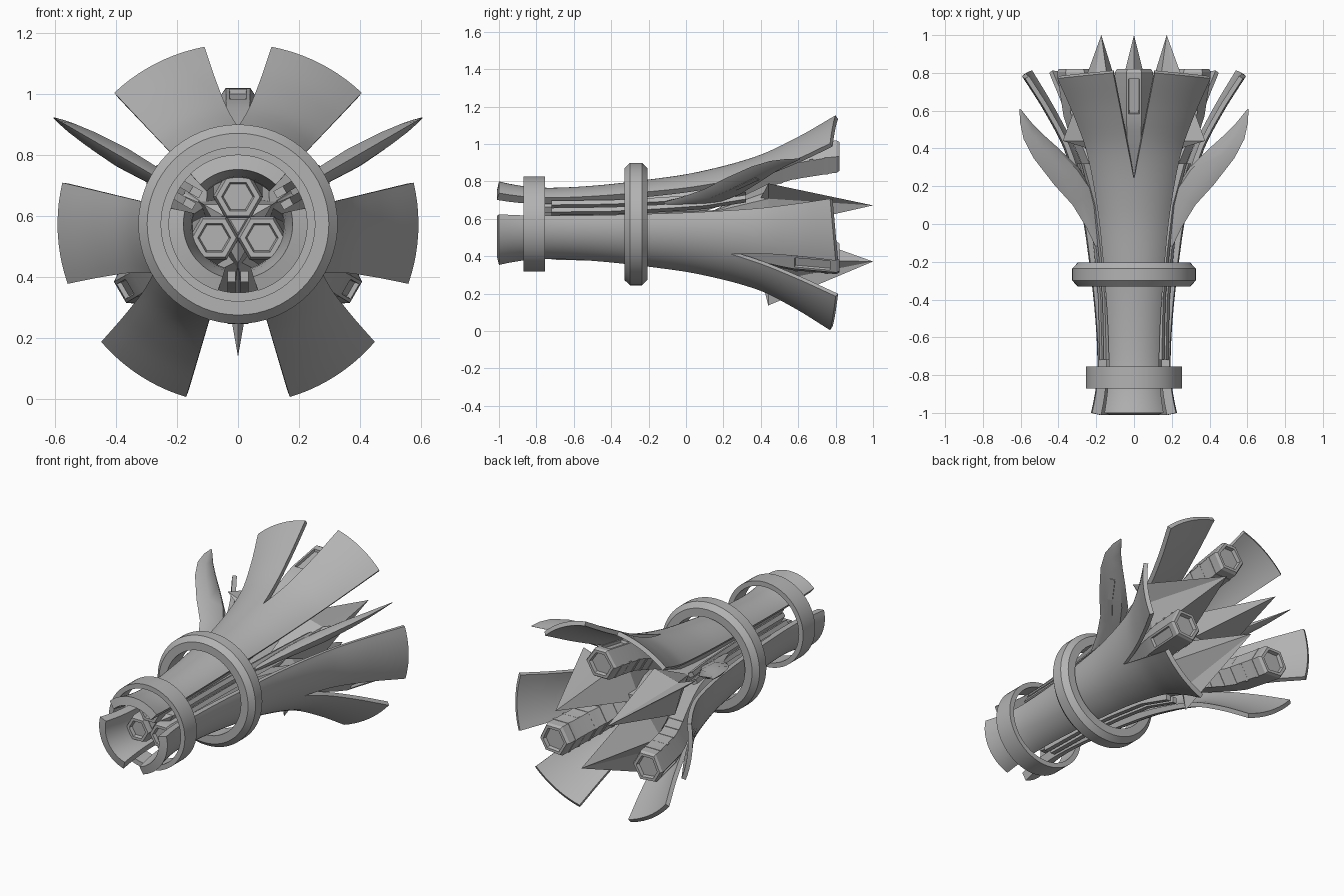
import bpy, bmesh, math
from math import sin, cos, radians

if "Cube" in bpy.data.objects:
    bpy.data.objects.remove(bpy.data.objects["Cube"])

CZ = 0.572                     # height of the long axis
SHELLS = (90, 210, 330)
GAPS = (30, 150, 270)

grey = bpy.data.materials.new("mid_grey")
grey.diffuse_color = (0.45, 0.45, 0.45, 1)
grey.use_nodes = True
grey.node_tree.nodes["Principled BSDF"].inputs["Base Color"].default_value = grey.diffuse_color


def place(t, y, r, ang):
    """tangent, along, radial -> world, for a part at an angle round the axis"""
    a = radians(ang)
    return (r * cos(a) + t * sin(a), y, CZ + r * sin(a) - t * cos(a))


def finish(bm, name, smooth=None):
    me = bpy.data.meshes.new(name)
    bm.to_mesh(me)
    bm.free()
    ob = bpy.data.objects.new(name, me)
    bpy.context.collection.objects.link(ob)
    me.materials.append(grey)
    if smooth:
        shade(ob, smooth)
    return ob


def shade(ob, deg):
    bpy.ops.object.select_all(action='DESELECT')
    ob.select_set(True)
    bpy.context.view_layer.objects.active = ob
    if ob.modifiers:
        bpy.ops.object.convert(target='MESH')
    bpy.ops.object.shade_smooth_by_angle(angle=radians(deg))


def loft(sections, ang):
    """closed body through sections of (t, y, r) points; returns bmesh and caps"""
    bm = bmesh.new()
    rows = [[bm.verts.new(place(*p, ang)) for p in s] for s in sections]
    n = len(rows[0])
    for a, b in zip(rows, rows[1:]):
        for i in range(n):
            bm.faces.new((a[i], a[(i + 1) % n], b[(i + 1) % n], b[i]))
    caps = [bm.faces.new(rows[0]), bm.faces.new(rows[-1])]
    bmesh.ops.recalc_face_normals(bm, faces=bm.faces)
    return bm, caps


def interp(table, y):
    """smooth (Catmull-Rom style) lookup of value at y"""
    for i in range(len(table) - 1):
        (y0, v0), (y1, v1) = table[i], table[i + 1]
        if y <= y1 + 1e-9:
            def slope(k):
                a, b = table[max(k - 1, 0)], table[min(k + 1, len(table) - 1)]
                return (b[1] - a[1]) / (b[0] - a[0])
            h = y1 - y0
            s = max(0, (y - y0) / h)
            return ((2*s**3 - 3*s**2 + 1) * v0 + (s**3 - 2*s**2 + s) * h * slope(i)
                    + (-2*s**3 + 3*s**2) * v1 + (s**3 - s**2) * h * slope(i + 1))
    return table[-1][1]


# ---- three outer shells, each split by a V at the rear
PROFILE = [(-1, .228), (-.9, .207), (-.75, .194), (-.5, .205), (-.2, .238),
           (.07, .28), (.38, .365), (.6, .472), (.8, .592)]
HALF, SPLIT, END = radians(43.3), .24, .8


def shell(ang):
    bm = bmesh.new()
    ys = [-1 + i * (SPLIT + 1) / 22 for i in range(23)]
    ys += [SPLIT + i * (END - SPLIT) / 14 for i in range(1, 15)]
    n = 10
    for side in (-1, 1):
        rows = []
        for y in ys:
            r = interp(PROFILE, y)
            inner = math.asin(max(0, .11 * (y - SPLIT) / (END - SPLIT)) / r)
            row = []
            for j in range(n + 1):
                f = j / n if side > 0 else 1 - j / n
                u = side * (inner + (HALF - inner) * f)
                yy = y - .03 * f * max(0, (y - .4) / .4)
                row.append(bm.verts.new(place(r * sin(u), yy, r * cos(u), ang)))
            rows.append(row)
        for a, b in zip(rows, rows[1:]):
            for j in range(n):
                bm.faces.new((a[j], a[j + 1], b[j + 1], b[j]))
    bmesh.ops.remove_doubles(bm, verts=bm.verts, dist=1e-5)
    ob = finish(bm, "outer_shell")
    vg = ob.vertex_groups.new(name="thickness")
    for v in ob.data.vertices:
        vg.add([v.index], min(1, max(.5, .65 - .35 * v.co.y)), 'REPLACE')
    m = ob.modifiers.new("solid", 'SOLIDIFY')
    m.thickness, m.offset, m.vertex_group = .05, -1, "thickness"
    shade(ob, 35)


# ---- hexagonal tubes, curving outwards under each shell
PATH = [(-.85, .09), (-.1, .105), (.1, .14), (.3, .215), (.5, .30), (.65, .343), (.82, .362)]
SIZE = [(-.85, .082), (-.1, .08), (.3, .086), (.57, .098), (.82, .1)]


def hexagon(y, k=1.0):
    c, R = interp(PATH, y), interp(SIZE, y) * k
    w = 1 - .2 * min(1, max(0, y / .5))         # outer face narrows to the rear
    return [((w if i in (1, 2) else 1) * R * cos(radians(60 * i)), y,
             c + R * sin(radians(60 * i))) for i in range(6)]


def tube(ang):
    ys = [-.82, -.4, -.1, 0, .1, .2, .3, .4, .5, .57, .78, .805]
    secs = [hexagon(-.85, .88)] + [hexagon(y) for y in ys] + [hexagon(.82, .9)]
    bm, caps = loft(secs, ang)
    bmesh.ops.inset_individual(bm, faces=caps, thickness=.018, depth=0)
    bmesh.ops.inset_individual(bm, faces=caps, thickness=.006, depth=-.02)
    a = radians(ang)
    window = [f for f in bm.faces if .6 < f.calc_center_median().y < .75
              and f.normal.x * cos(a) + f.normal.z * sin(a) > .8]
    bmesh.ops.inset_individual(bm, faces=window, thickness=.016, depth=0)
    bmesh.ops.inset_individual(bm, faces=window, thickness=.004, depth=-.015)
    finish(bm, "hex_tube", 25)
    # low ribs, kept to the inner side of the tube
    for y in (.42, .5, .58, .66, .74):
        bm, _ = loft([[hexagon(yy, 1.04)[i] for i in (3, 4, 5, 0)]
                      for yy in (y, y + .018)], ang)
        finish(bm, "tube_rib")


# ---- crystal spikes in the gaps
def spike(ang):
    bm = bmesh.new()
    base = [(0, .435), (.022, .31), (.14, .19), (0, .0), (-.14, .19), (-.022, .31)]
    ring = [bm.verts.new(place(t, .44, r, ang)) for t, r in base]
    tip = bm.verts.new(place(0, 1, .2, ang))
    root = bm.verts.new(place(0, .12, .12, ang))
    mid = bm.verts.new(place(0, .40, .28, ang))
    for i in range(6):
        a, b = ring[i], ring[(i + 1) % 6]
        bm.faces.new((a, b, tip))
        bm.faces.new((b, a, mid if i in (0, 5) else root))
    bm.faces.new((ring[1], mid, root))
    bm.faces.new((mid, ring[5], root))
    bmesh.ops.recalc_face_normals(bm, faces=bm.faces)
    finish(bm, "crystal_spike")


# ---- leaf blades on the two upper gaps: outer edge, inner edge, half thickness
LEAF = [(-.12, .235, -.10, .20, .012), (-.02, .29, .04, .21, .02), (.1, .375, .18, .25, .03),
        (.21, .49, .30, .34, .034), (.35, .615, .40, .46, .026), (.45, .675, .47, .55, .017),
        (.54, .697, .53, .62, .009), (.61, .70, .605, .69, .002)]


def leaf(ang):
    secs = []
    for yo, ro, yi, ri, th in LEAF:
        def at(f, t):
            return (t, yi + (yo - yi) * f, ri + (ro - ri) * f)
        secs.append([at(1, 0), at(.65, th), at(.15, th * .8), at(0, 0),
                     at(.15, -th * .8), at(.65, -th)])
    bm, _ = loft(secs, ang)
    finish(bm, "leaf_blade", 40)
    # thin raised strip on the underside of the blade
    s = 1 if ang < 90 else -1
    strip = []
    for y, r, t in ((.14, .32, .026), (.27, .44, .031), (.38, .53, .024)):
        strip.append([(s * (t + d), y + k * .01, r - k * .01)
                      for d, k in ((-.01, -1), (.004, -1), (.004, 1), (-.01, 1))])
    bm, _ = loft(strip, ang)
    finish(bm, "leaf_strip")


# ---- twin rails running along each gap
def rails(ang):
    for s in (-1, 1):
        secs = []
        for y, r in ((-.72, .172), (-.4, .18), (-.15, .205), (.1, .24), (.32, .31)):
            secs.append([(s * .022 + a * .013, y, r + b * .018)
                         for a, b in ((-1, -1), (1, -1), (1, 1), (-1, 1))])
        bm, _ = loft(secs, ang)
        finish(bm, "gap_rail", 30)


# ---- rings round the body
def ring(name, prof, smooth, n=64):
    bm = bmesh.new()
    rows = [[bm.verts.new(place(0, y, r, 360 * i / n)) for y, r in prof] for i in range(n)]
    k = len(prof)
    for i in range(n):
        a, b = rows[i], rows[(i + 1) % n]
        for j in range(k):
            bm.faces.new((a[j], a[(j + 1) % k], b[(j + 1) % k], b[j]))
    bmesh.ops.recalc_face_normals(bm, faces=bm.faces)
    finish(bm, name, smooth)


ring("front_ring", [(-.87, .225), (-.87, .254), (-.755, .254), (-.755, .225)], 25)
ring("middle_ring", [(-.33, .25), (-.33, .298), (-.30, .327), (-.235, .327),
                     (-.205, .298), (-.205, .25)], 25)

for a in SHELLS:
    shell(a)
    tube(a)
for a in GAPS:
    spike(a)
    rails(a)
for a in GAPS[:2]:
    leaf(a)

# ---- three-sided core between the tubes
core = []
for y, R in ((-.82, .03), (-.78, .13), (-.1, .13), (.3, .16), (.5, .1)):
    core.append([(R * cos(radians(d)), y, R * sin(radians(d))) for d in GAPS])
bm, _ = loft(core, 90)
finish(bm, "inner_core")
